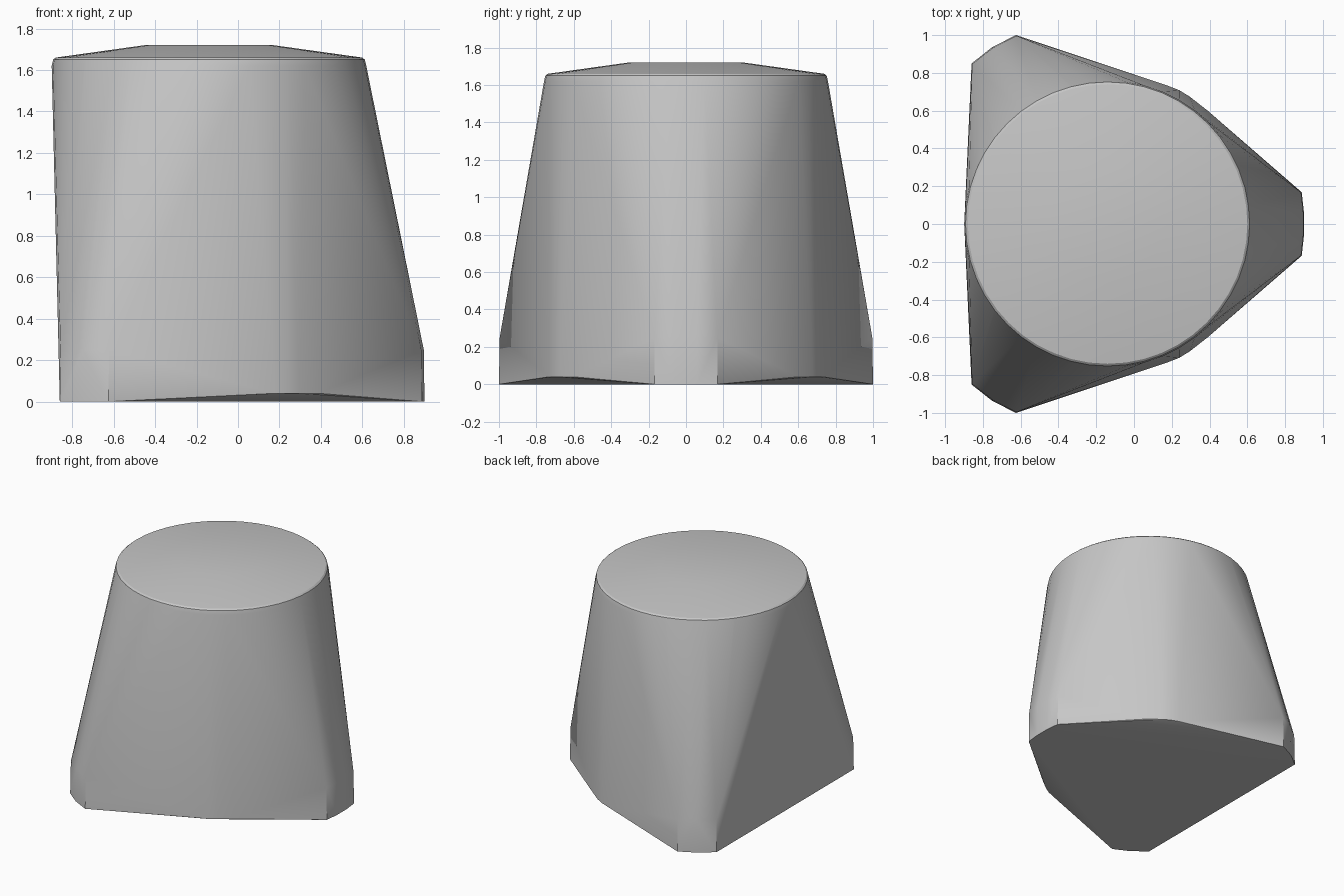
import bpy
import bmesh
from math import cos, sin, tau
from mathutils import Vector

cube = bpy.data.objects.get("Cube")
if cube:
    bpy.data.objects.remove(cube, do_unlink=True)

grey = bpy.data.materials.new("plain grey")
grey.use_nodes = True
colour = (0.57, 0.57, 0.57, 1)
grey.diffuse_color = colour
grey.node_tree.nodes["Principled BSDF"].inputs["Base Color"].default_value = colour

AXIS_X = -0.14


def ring(radius, z, count=48):
    """Circle of points around the upper body's axis."""
    return [Vector((AXIS_X + radius * cos(tau * i / count),
                    radius * sin(tau * i / count), z)) for i in range(count)]


def mirrored(points):
    """Outline points repeated on both sides of the body."""
    return [(x, y * side) for x, y in points for side in (1, -1)]


# Round top: shallow dome, softened rim
points = ring(0.31, 1.72, 16) + ring(0.74, 1.66) + ring(0.752, 1.65) + ring(0.759, 1.62)

# Three feet: short upright blocks with slightly bowed outer faces
feet = mirrored([(0.888, 0.168), (0.9, 0.06),
                 (-0.625, 1.0), (-0.75, 0.937), (-0.86, 0.85)])
for x, y in feet:
    points.append(Vector((x, y, 0)))
    points.append(Vector((x * 0.996, y * 0.996, 0.25)))

# Raised, rounded bulges between the single foot and the paired feet
for x, y in mirrored([(0.177, 0.733), (0.24, 0.708), (0.294, 0.675), (0.39, 0.60)]):
    points.append(Vector((x, y, 0.04)))

# Stretch one taut skin over all of it
bm = bmesh.new()
for p in points:
    bm.verts.new(p)
bmesh.ops.convex_hull(bm, input=bm.verts[:])
bmesh.ops.delete(bm, geom=[v for v in bm.verts if not v.link_faces], context='VERTS')
bmesh.ops.recalc_face_normals(bm, faces=bm.faces[:])

mesh = bpy.data.meshes.new("tapered_body")
bm.to_mesh(mesh)
bm.free()
mesh.materials.append(grey)
body = bpy.data.objects.new("tapered_body", mesh)
bpy.context.collection.objects.link(body)

bpy.ops.object.select_all(action='DESELECT')
body.select_set(True)
bpy.context.view_layer.objects.active = body
bpy.ops.object.shade_smooth_by_angle(angle=0.5)
